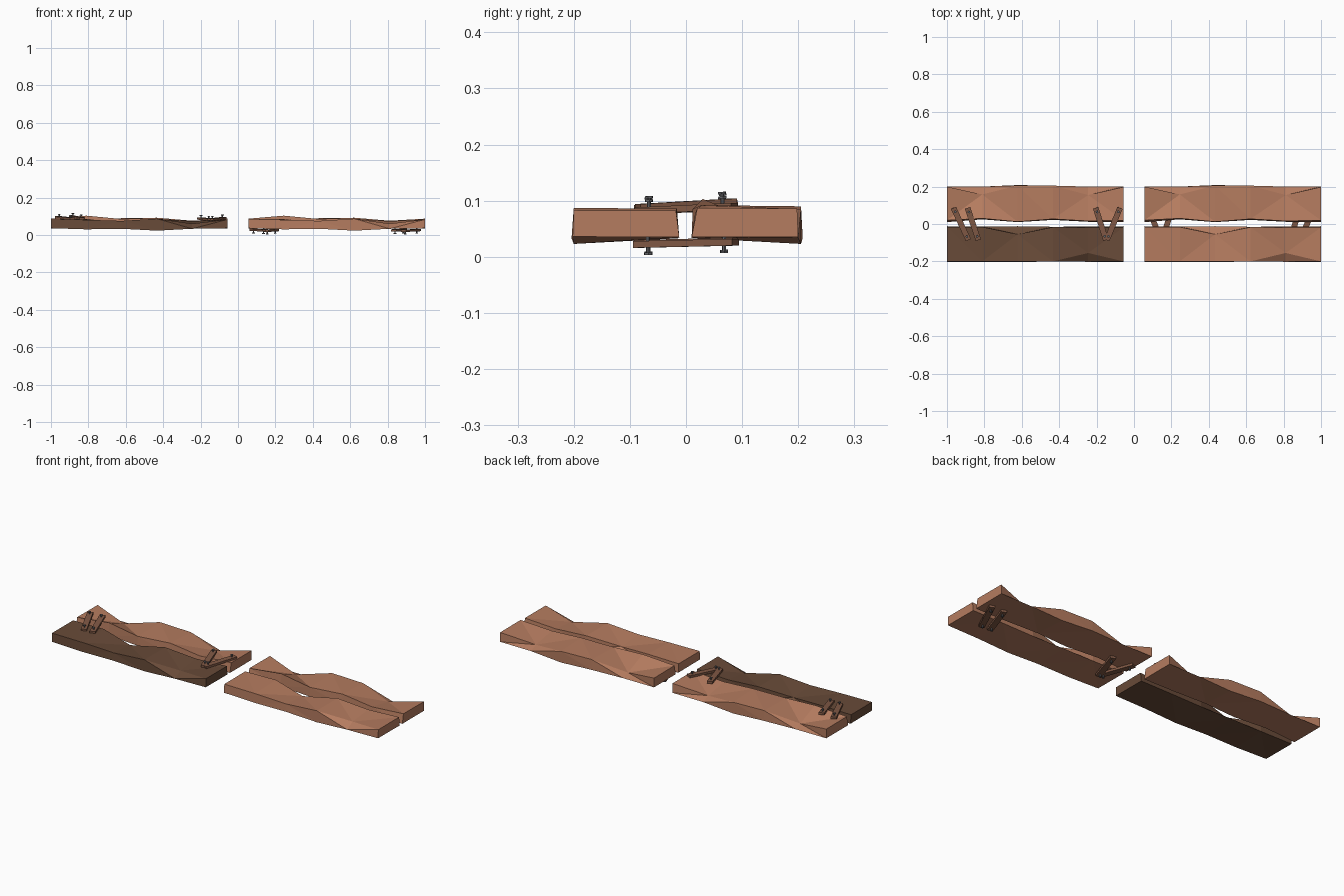
import bpy, bmesh
from mathutils import Vector, Matrix

if "Cube" in bpy.data.objects:
    bpy.data.objects.remove(bpy.data.objects["Cube"])


def material(name, rgb):
    m = bpy.data.materials.new(name)
    m.diffuse_color = (*rgb, 1)
    m.use_nodes = True
    m.node_tree.nodes["Principled BSDF"].inputs["Base Color"].default_value = m.diffuse_color
    return m


LIGHT = material("light_wood", (0.46, 0.20, 0.115))
DARK = material("dark_wood", (0.14, 0.07, 0.04))
CLEAT = material("cleat_wood", (0.22, 0.10, 0.06))
IRON = material("iron", (0.13, 0.13, 0.14))


def finish(bm, name, mat):
    bmesh.ops.recalc_face_normals(bm, faces=bm.faces)
    me = bpy.data.meshes.new(name)
    bm.to_mesh(me)
    bm.free()
    me.materials.append(mat)
    ob = bpy.data.objects.new(name, me)
    bpy.context.collection.objects.link(ob)
    return ob


# Hewn plank sections, one row per station along the length:
# (y, z) of bottom front, bottom back, top back, top front
BACK = [
    (.010, .035, .200, .035, .200, .086, .020, .087),
    (.025, .035, .200, .035, .158, .050, .030, .103),
    (.010, .034, .208, .034, .205, .090, .012, .085),
    (.022, .033, .205, .023, .205, .085, .027, .092),
    (.012, .035, .200, .034, .155, .052, .016, .076),
    (.010, .035, .200, .035, .198, .086, .020, .087),
]
FRONT = [
    (-.202, .036, -.012, .035, -.016, .083, -.200, .083),
    (-.202, .030, -.014, .035, -.016, .086, -.200, .081),
    (-.204, .033, -.012, .034, -.055, .062, -.201, .075),
    (-.200, .023, -.015, .033, -.017, .086, -.200, .087),
    (-.202, .033, -.014, .035, -.018, .074, -.155, .060),
    (-.202, .036, -.012, .035, -.018, .083, -.200, .083),
]
LENGTH = 0.944


def plank(name, rows, x0, mat):
    bm = bmesh.new()
    rings = []
    for i, r in enumerate(rows):
        x = x0 + LENGTH * i / (len(rows) - 1)
        rings.append([bm.verts.new((x, r[k], r[k + 1])) for k in (0, 2, 4, 6)])
    for a, b in zip(rings, rings[1:]):
        for k in range(4):
            bm.faces.new((a[k], a[(k + 1) % 4], b[(k + 1) % 4], b[k]))
    bm.faces.new(rings[0])
    bm.faces.new(rings[-1])
    bmesh.ops.triangulate(bm, faces=[f for f in bm.faces])
    bmesh.ops.dissolve_limit(bm, angle_limit=0.02, verts=bm.verts, edges=bm.edges)
    finish(bm, name, mat)


def cleat(name, back, front, side):
    """Thin batten between two (x, y, z) ends, with a nail near each end."""
    p, q = Vector(front), Vector(back)
    ey = (q - p).normalized()
    ex = ey.cross(Vector((0, 0, side))).normalized()
    ez = ex.cross(ey)
    frame = Matrix((ex, ey, ez)).transposed().to_4x4()
    frame.translation = (p + q) / 2
    size = (0.030, (q - p).length, 0.012)
    bm = bmesh.new()
    bmesh.ops.create_cube(bm, size=1, matrix=frame @ Matrix.Diagonal((*size, 1)))
    finish(bm, name, CLEAT)
    # nails: shank and flat head
    bm = bmesh.new()
    for s in (-1, 1):
        y = s * (size[1] / 2 - 0.022)
        for r, d, z in ((.0035, .03, .002), (.0075, .004, .017)):
            bmesh.ops.create_cone(bm, cap_ends=True, segments=6, radius1=r, radius2=r,
                                  depth=d, matrix=frame @ Matrix.Translation((0, y, z)))
    finish(bm, name + "_nails", IRON)


# Two pairs of planks
for tag, x0, front_mat in (("left", -1.0, DARK), ("right", 0.056, LIGHT)):
    plank(tag + "_back_plank", BACK, x0, LIGHT)
    plank(tag + "_front_plank", FRONT, x0, front_mat)

# Cleats: x at the back end, x at the front end, upper heights back and front
CLEATS = [
    (-.965, -.885, .095, .086),
    (-.890, -.832, .098, .088),
    (-.205, -.150, .088, .082),
    (-.075, -.145, .090, .082),
]
for i, (xb, xf, zb, zf) in enumerate(CLEATS, 1):
    cleat(f"upper_cleat_{i}", (xb, .086, zb), (xf, -.086, zf), 1)
    low = .026 if i % 2 else .028
    cleat(f"lower_cleat_{i}", (-xb, .088, low), (-xf, -.088, low - .004), -1)
